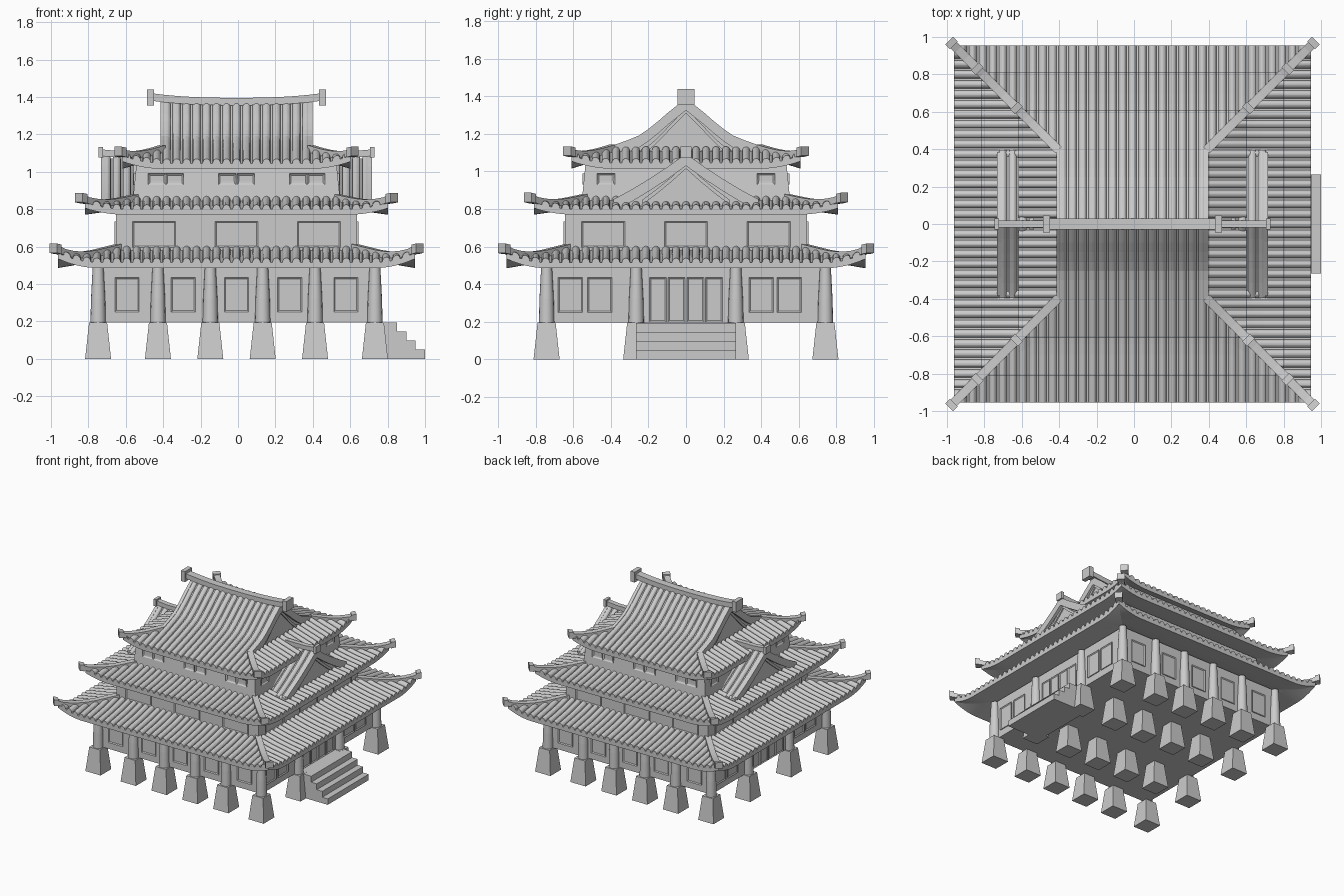
import bpy, bmesh, math
from mathutils import Matrix, Vector

if "Cube" in bpy.data.objects:
    bpy.data.objects.remove(bpy.data.objects["Cube"])

PITCH = 0.8 / 15      # spacing of the barrel tiles
BUMP = 0.024          # height of a barrel tile
OFF = Vector((-0.008, 0, 0))


def finish(name, bm, smooth=False):
    bmesh.ops.remove_doubles(bm, verts=bm.verts, dist=1e-5)
    bmesh.ops.recalc_face_normals(bm, faces=bm.faces)
    me = bpy.data.meshes.new(name)
    bm.to_mesh(me)
    bm.free()
    ob = bpy.data.objects.new(name, me)
    ob.location = OFF
    bpy.context.collection.objects.link(ob)
    if smooth:
        bpy.context.view_layer.objects.active = ob
        ob.select_set(True)
        bpy.ops.object.shade_smooth_by_angle(angle=math.radians(40))
        ob.select_set(False)
    return ob


def turn(k):
    return Matrix.Rotation(k * math.pi / 2, 4, 'Z')


def add_box(bm, lo, hi):
    lo, hi = Vector(lo), Vector(hi)
    m = Matrix.Translation((lo + hi) / 2) @ Matrix.Diagonal((*(hi - lo), 1))
    return bmesh.ops.create_cube(bm, size=1, matrix=m)['verts']


def add_cone(bm, seg, r1, r2, x, y, z0, z1, rot=0.0):
    m = Matrix.Translation((x, y, (z0 + z1) / 2)) @ Matrix.Rotation(rot, 4, 'Z')
    bmesh.ops.create_cone(bm, cap_ends=True, segments=seg, radius1=r1, radius2=r2,
                          depth=z1 - z0, matrix=m)


def height(prof, d):
    if d <= prof[0][0]:
        return prof[0][1]
    for (a, za), (b, zb) in zip(prof, prof[1:]):
        if d <= b:
            return za + (zb - za) * (d - a) / (b - a)
    return prof[-1][1]


def corner_lift(a, d, eave, inner, lift):
    c = max(0, (abs(a) - eave + 0.22) / 0.22)
    return lift * c * c * (d - inner) / (eave - inner)


def tile(a):
    t = (a / PITCH) % 1.0
    u = (t if t < 0.5 else t - 1) / 0.4
    return BUMP * math.sqrt(max(0, 1 - u * u))


def sheet(name, sides, a0, a1, d0, d1, prof, hip=False, lift=0, thick=0.03, rows=5):
    """Tiled roof slope with a flat underside; hip=True cuts it along the diagonals."""
    bm = bmesh.new()
    xs = {a0, a1}
    for i in range(-25, 26):
        for f in (-0.5, -0.4, -0.36, -0.26, -0.13, 0, 0.13, 0.26, 0.36, 0.4):
            if a0 < (i + f) * PITCH < a1:
                xs.add((i + f) * PITCH)
    for k in sides:
        cols = []
        for a in sorted(xs):
            inner = max(d1, abs(a)) if hip else d1
            top, low = [], []
            for r in range(rows + 1):
                d = d0 + (inner - d0) * r / rows
                z = height(prof, d) + (corner_lift(a, d, d0, d1, lift) if hip else 0)
                top.append(bm.verts.new(turn(k) @ Vector((a, -d, z + tile(a)))))
                low.append(bm.verts.new(turn(k) @ Vector((a, -d, z - thick))))
            cols.append(top + low[::-1])
        n = len(cols[0])
        for p, q in zip(cols, cols[1:]):
            for i in range(n):
                j = (i + 1) % n
                bm.faces.new((p[i], p[j], q[j], q[i]))
        if not hip:
            bm.faces.new(cols[0])
            bm.faces.new(cols[-1])
    return finish(name, bm)


def add_sweep(bm, path, side, w, h, drop=0.0):
    """Rectangular beam along a path, standing on it."""
    s = Vector(side).normalized() * w / 2
    rings = []
    for p in path:
        p = Vector(p) - Vector((0, 0, drop))
        up = Vector((0, 0, h))
        rings.append([bm.verts.new(v) for v in (p - s, p + s, p + s + up, p - s + up)])
    for a, b in zip(rings, rings[1:]):
        for i in range(4):
            bm.faces.new((a[i], a[(i + 1) % 4], b[(i + 1) % 4], b[i]))
    bm.faces.new(rings[0])
    bm.faces.new(rings[-1])


def hips(name, eave, inner, tip, prof, ring_inner, lift):
    bm = bmesh.new()
    ds = [inner + (tip - inner) * i / 8 for i in range(9)]
    path = [(d, -d, height(prof, d) + corner_lift(d, d, eave, ring_inner, lift)) for d in ds]
    add_sweep(bm, path, (1, 1, 0), 0.046, 0.036, 0.005)
    x, y, z = path[-1]
    add_sweep(bm, [(x - 0.02, y + 0.02, z - 0.012), (x + 0.005, y - 0.005, z - 0.006)],
              (1, 1, 0), 0.058, 0.05, 0.006)
    geo = bm.verts[:] + bm.edges[:] + bm.faces[:]
    for k in (1, 2, 3):
        new = bmesh.ops.duplicate(bm, geom=geo)['geom']
        bmesh.ops.transform(bm, matrix=turn(k),
                            verts=[v for v in new if isinstance(v, bmesh.types.BMVert)])
    finish(name, bm)


def panels(name, items):
    """Framed panels; each item is side, centre along wall, wall distance, width, z0, z1."""
    bm = bmesh.new()
    for k, a, dist, w, z0, z1 in items:
        vs = add_box(bm, (a - w / 2, -dist - 0.006, z0), (a + w / 2, -dist + 0.03, z1))
        front = min({f for v in vs for f in v.link_faces},
                    key=lambda f: f.calc_center_median().y)
        bmesh.ops.inset_individual(bm, faces=[front], thickness=0.014, depth=-0.008)
        vs = list({v for v in bm.verts if not v.tag})
        bmesh.ops.transform(bm, matrix=turn(k), verts=vs)
        for v in bm.verts:
            v.tag = True
    finish(name, bm)


# Stone feet and round outer columns
XS, YS = (-0.74, -0.42, -0.14, 0.14, 0.42, 0.74), (-0.742, -0.265, 0.265, 0.742)
feet, posts = bmesh.new(), bmesh.new()
for x in XS:
    for y in YS:
        add_cone(feet, 4, 0.098, 0.068, x, y, 0, 0.195, math.pi / 4)
        if abs(x) > 0.7 or abs(y) > 0.7:
            add_cone(posts, 16, 0.041, 0.038, x, y, 0.195, 0.32)
            add_cone(posts, 16, 0.038, 0.028, x, y, 0.32, 0.51)
finish("stone_feet", feet)
finish("columns", posts, True)

# Storey walls
for name, r1, r2, z0, z1 in (("lower_wall", 0.735, 0.735, 0.195, 0.515),
                             ("middle_wall", 0.645, 0.645, 0.5, 0.79),
                             ("upper_wall", 0.562, 0.535, 0.77, 1.04)):
    bm = bmesh.new()
    add_cone(bm, 4, r1 * math.sqrt(2), r2 * math.sqrt(2), 0, 0, z0, z1, math.pi / 4)
    finish(name, bm)

# Entrance steps on the right
bm = bmesh.new()
for i in range(4):
    add_box(bm, (0.7, -0.265, 0.0485 * i), (1.008 - 0.05 * i, 0.265, 0.0485 * (i + 1)))
finish("entrance_steps", bm)

# Windows and doors
low = [(k, a, 0.735, 0.13, 0.25, 0.435) for k in (0, 2) for a in (-0.585, -0.285, 0, 0.285, 0.585)]
low += [(k, a, 0.735, 0.13, 0.25, 0.435) for k in (1, 3) for a in (-0.615, -0.46, 0.4, 0.55)]
low += [(k, a, 0.735, 0.09, 0.2, 0.435) for k in (1, 3) for a in (-0.15, -0.05, 0.05, 0.15)]
panels("lower_windows_and_doors", low)
panels("middle_windows", [(k, a, 0.645, 0.23, 0.595, 0.735) for k in range(4) for a in (-0.44, 0, 0.44)])
up = [(k, a, 0.546, 0.095, 0.93, 0.99) for k in (0, 2) for a in (-0.425, -0.33, -0.05, 0.05, 0.33, 0.425)]
up += [(k, a, 0.546, 0.095, 0.93, 0.99) for k in (1, 3) for a in (-0.425, 0.425)]
panels("upper_windows", up)

# Three hipped roof skirts with upturned corner ridges
TOP = [(0, 1.365), (0.1, 1.285), (0.18, 1.215), (0.26, 1.16), (0.4, 1.11), (0.61, 1.045)]
P1 = [(0.62, 0.585), (0.78, 0.545), (0.955, 0.515)]
P2 = [(0.53, 0.85), (0.67, 0.82), (0.81, 0.8)]
for name, e, inner, hip_in, tip, prof, lift in (
        ("lower", 0.955, 0.62, 0.63, 0.975, P1, 0.05),
        ("middle", 0.81, 0.53, 0.54, 0.838, P2, 0.035),
        ("top", 0.61, 0.4, 0.395, 0.628, TOP, 0.04)):
    sheet(name + "_roof_skirt", range(4), -e, e, e, inner, prof, True, lift)
    hips(name + "_hip_ridges", e, hip_in, tip, prof, inner, lift)

# Main gabled roof with end walls and verge boards
sheet("main_gable_roof", (0, 2), -0.4, 0.4, 0.4, 0, TOP, rows=8)


def gable(name, prof, span, xs_wall, xs_verge, base):
    wall, verge = bmesh.new(), bmesh.new()
    ys = [span * i / 8 for i in range(-8, 9)]
    path = [(y, height(prof, abs(y))) for y in ys]
    for s in (-1, 1):
        outline = [(-span, base)] + [(y, z - 0.02) for y, z in path] + [(span, base)]
        f = wall.faces.new([wall.verts.new((s * xs_wall, y, z)) for y, z in outline])
        ext = bmesh.ops.extrude_face_region(wall, geom=[f])['geom']
        bmesh.ops.translate(wall, vec=(-s * 0.03, 0, 0),
                            verts=[v for v in ext if isinstance(v, bmesh.types.BMVert)])
        add_sweep(verge, [(s * xs_verge, y, z) for y, z in path], (1, 0, 0), 0.025, 0.065, 0.04)
        inner = [(s * xs_wall, y * 0.8, z - 0.055) for y, z in path if abs(y) < span * 0.85]
        add_sweep(verge, inner, (1, 0, 0), 0.02, 0.025)
    finish(name + "_end_walls", wall)
    finish(name + "_verge_boards", verge)


gable("main_gable", TOP, 0.4, 0.38, 0.395, 1.07)

# Main ridge beam, sagging in the middle, with end blocks
bm = bmesh.new()
add_sweep(bm, [(0.46 * i / 6, 0, 1.355 + 0.025 * (abs(i) / 6) ** 2.5) for i in range(-6, 7)],
          (0, 1, 0), 0.06, 0.04)
for s in (-1, 1):
    add_box(bm, (s * 0.46 - 0.018, -0.045, 1.355), (s * 0.46 + 0.018, 0.045, 1.44))
finish("main_ridge", bm)

# Side dormers: tiled slopes, gable ends, ridges
DORMER = [(0, 1.07), (0.1, 0.998), (0.2, 0.933), (0.3, 0.873), (0.395, 0.822)]
for side, a in (("right", 0.53), ("left", -0.72)):
    sheet(side + "_dormer_roof", (0, 2), a, a + 0.19, 0.395, 0, DORMER, thick=0.02)
gable("dormer", DORMER, 0.385, 0.69, 0.712, 0.8)
bm = bmesh.new()
for s in (-1, 1):
    add_sweep(bm, [(s * x, 0, z) for x, z in ((0.45, 1.075), (0.62, 1.075), (0.73, 1.085))],
              (0, 1, 0), 0.04, 0.035)
    add_box(bm, (s * 0.725 - 0.012, -0.03, 1.075), (s * 0.725 + 0.012, 0.03, 1.132))
finish("dormer_ridges", bm)
